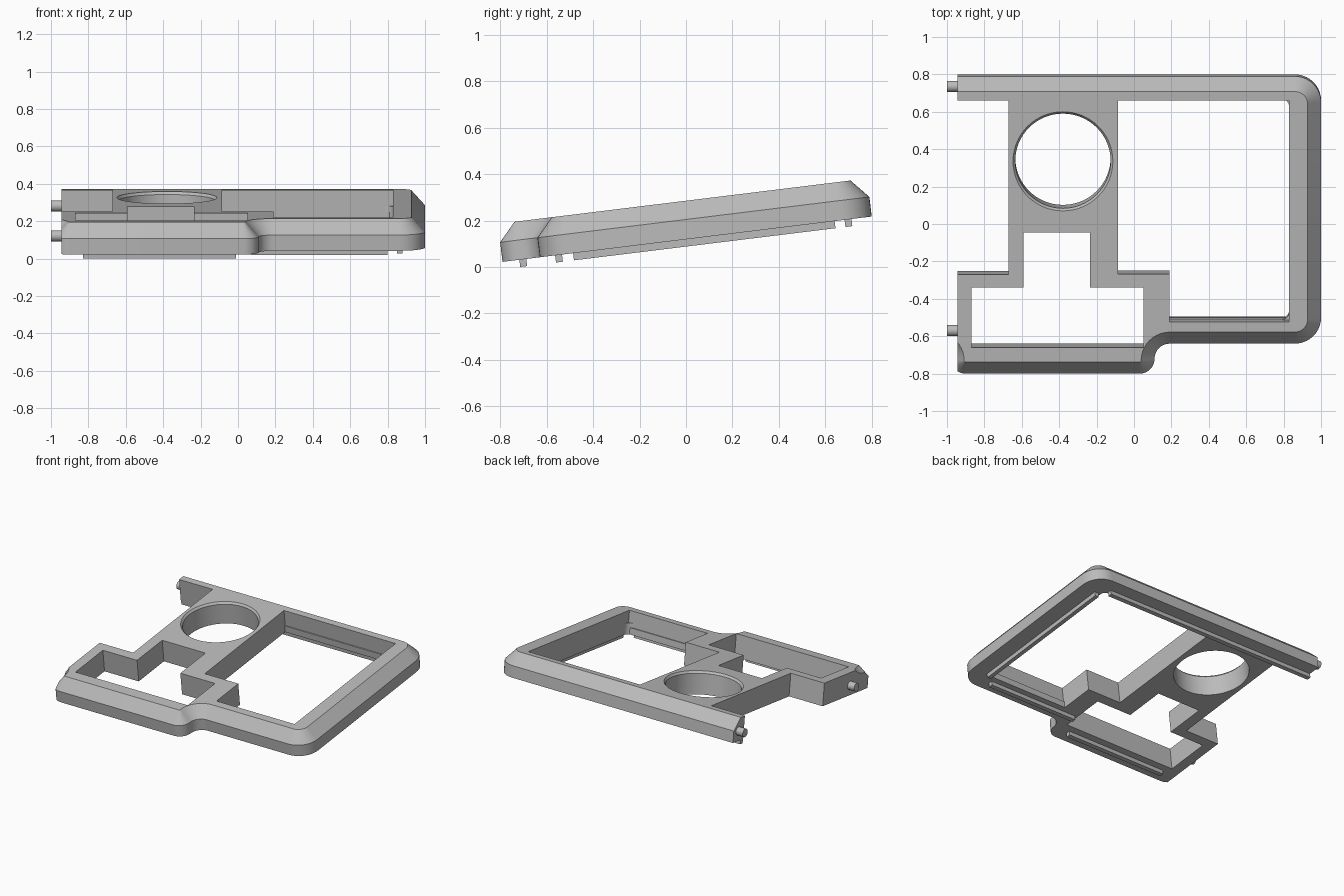
import bpy, bmesh, math
from mathutils import Matrix

old = bpy.data.objects.get("Cube")
if old:
    bpy.data.objects.remove(old, do_unlink=True)

THICK, WALL, CHAMFER = 0.165, 0.085, 0.072
TILT = Matrix.Translation((0, 0, 0.119)) @ Matrix.Rotation(math.radians(7), 4, 'X')

grey = bpy.data.materials.new("plain grey")
grey.use_nodes = True
color = (0.5, 0.5, 0.5, 1)
grey.diffuse_color = color
grey.node_tree.nodes["Principled BSDF"].inputs["Base Color"].default_value = color


def loft(name, rings):
    """Closed solid through rings of (points, z), all with the same count."""
    bm = bmesh.new()
    loops = [[bm.verts.new((x, y, z)) for x, y in pts] for pts, z in rings]
    n = len(loops[0])
    for a, b in zip(loops, loops[1:]):
        for i in range(n):
            j = (i + 1) % n
            bm.faces.new((a[i], a[j], b[j], b[i]))
    bm.faces.new(loops[0][::-1])
    bm.faces.new(loops[-1])
    bmesh.ops.recalc_face_normals(bm, faces=bm.faces)
    mesh = bpy.data.meshes.new(name)
    bm.to_mesh(mesh)
    bm.free()
    mesh.materials.append(grey)
    obj = bpy.data.objects.new(name, mesh)
    bpy.context.collection.objects.link(obj)
    obj.matrix_world = TILT
    return obj


def prism(name, pts, z0, z1):
    return loft(name, [(pts, z0), (pts, z1)])


def rect(x0, x1, y0, y1):
    return [(x0, y0), (x1, y0), (x1, y1), (x0, y1)]


def circle(cx, cy, r, n=64):
    return [(cx + r * math.cos(math.tau * i / n), cy + r * math.sin(math.tau * i / n))
            for i in range(n)]


def rounded(corners, inset, steps=10):
    """Counter-clockwise right-angled outline with rounded corners, moved inward."""
    pts = []
    for i, (x, y, r) in enumerate(corners):
        px, py, _ = corners[i - 1]
        nx, ny, _ = corners[(i + 1) % len(corners)]
        a0 = math.atan2(y - py, x - px)
        a1 = math.atan2(ny - y, nx - x)
        turn = (a1 - a0 + math.pi) % math.tau - math.pi
        side = 1 if turn > 0 else -1
        # arc centre sits r back along both edges
        cx = x - r * math.cos(a0) + r * math.cos(a1)
        cy = y - r * math.sin(a0) + r * math.sin(a1)
        radius = r - side * inset
        for k in range(steps + 1):
            t = a0 + turn * k / steps - side * math.pi / 2
            pts.append((cx + radius * math.cos(t), cy + radius * math.sin(t)))
    return pts


# Frame body: wall with a sloped upper edge
front, step, back, r = -0.796, -0.634, 0.806, 0.081
outline = [(-0.98, front, r), (0.11, front, r), (0.11, step, r), (1, step, 0.14),
           (1, back, 0.14), (-1.3, back, 0.1), (-1.3, step, 0.1), (-0.98, step, r)]
body = loft("frame_body", [(rounded(outline, 0), 0), (rounded(outline, 0), WALL),
                           (rounded(outline, CHAMFER), THICK)])

# Openings cut through the frame
window = [(-0.085, -0.25), (0.19, -0.25), (0.19, -0.507), (0.83, -0.507),
          (0.83, 0.685), (-0.085, 0.685)]
tee = [(-0.87, -0.645), (0.05, -0.645), (0.05, -0.322), (-0.235, -0.322),
       (-0.235, -0.025), (-0.59, -0.025), (-0.59, -0.322), (-0.87, -0.322)]
low, high = -0.1, 0.3
hole = (-0.38, 0.358)
cutters = [
    prism("cut_window", window, low, high),
    prism("cut_tee", tee, low, high),
    prism("cut_left_gap", rect(-1.1, -0.67, -0.252, 0.685), low, high),
    prism("cut_left_end", rect(-1.5, -0.945, -1, 1), low, high),
    loft("cut_round_hole", [(circle(*hole, 0.255), low), (circle(*hole, 0.255), THICK - 0.015),
                            (circle(*hole, 0.267), THICK), (circle(*hole, 0.267), high)]),
]
bpy.context.view_layer.objects.active = body
for cutter in cutters:
    cutter.hide_render = True
    mod = body.modifiers.new(cutter.name, 'BOOLEAN')
    mod.operation, mod.solver, mod.object = 'DIFFERENCE', 'EXACT', cutter
    bpy.ops.object.modifier_apply(modifier=mod.name)
    bpy.data.objects.remove(cutter, do_unlink=True)
parts = [body]

# Locating ribs under the rails
ribs = {"back_rib": (-0.945, 0.8, 0.688, 0.718),
        "side_rib": (0.85, 0.88, -0.49, 0.645),
        "front_right_rib": (0.07, 0.8, -0.568, -0.538),
        "front_left_rib": (-0.83, -0.01, -0.723, -0.693)}
for name, box in ribs.items():
    prism(name, rect(*box), -0.031, 0.002)

# Low ledges and corner fillets inside the window
prism("window_back_ledge", rect(-0.085, 0.83, 0.678, 0.69), 0, 0.048)
prism("window_front_ledge", rect(0.19, 0.83, -0.512, -0.499), 0, 0.048)
for name, y, s in (("back_corner_fillet", 0.685, -1), ("front_corner_fillet", -0.507, 1)):
    f = 0.045
    arc = [(0.83 - f + f * math.cos(t * math.pi / 16), y + s * (f - f * math.sin(t * math.pi / 16)))
           for t in range(9)]
    prism(name, [(0.835, y - s * 0.005)] + arc, 0, 0.08)

# Round joining pins on the left end
for name, y in (("back_pin", 0.75), ("front_pin", -0.565)):
    pin = prism(name, circle(0, 0, 0.03, 32), 0, 0.065)
    pin.matrix_world = TILT @ Matrix.Translation((-0.935, y, 0.072)) @ Matrix.Rotation(-math.pi / 2, 4, 'Y')
    parts.append(pin)

# Smooth the curved parts, keeping edges crisp
for obj in bpy.context.selected_objects:
    obj.select_set(False)
for obj in parts:
    obj.select_set(True)
bpy.ops.object.shade_smooth_by_angle(angle=math.radians(25))
